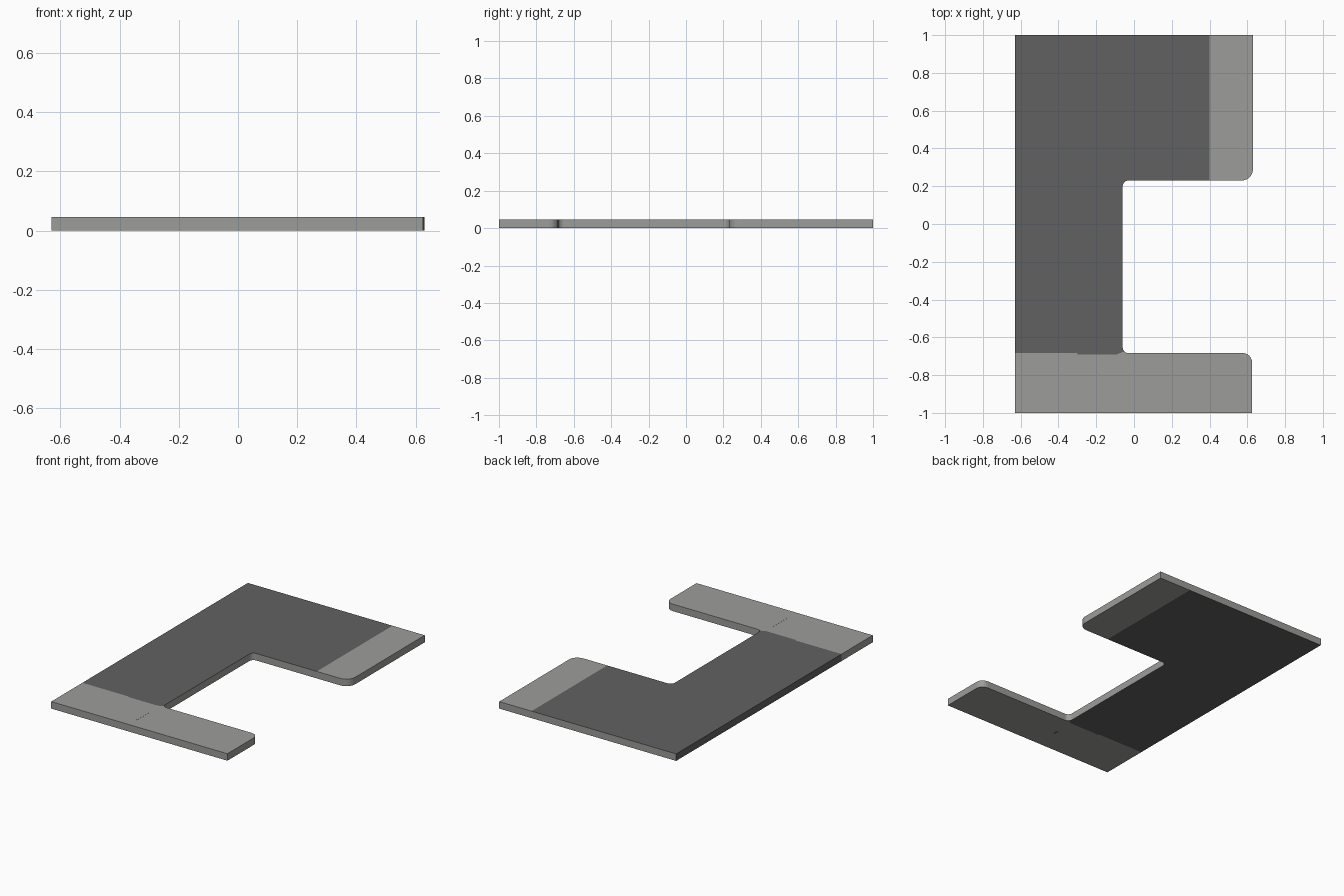
import bpy, bmesh, math

if "Cube" in bpy.data.objects:
    bpy.data.objects.remove(bpy.data.objects["Cube"])

H = 0.045      # plate thickness
R = 0.03       # inner fillet radius


def material(name, c):
    m = bpy.data.materials.new(name)
    m.diffuse_color = (c[0], c[1], c[2], 1)
    m.use_nodes = True
    m.node_tree.nodes["Principled BSDF"].inputs["Base Color"].default_value = m.diffuse_color
    return m


light = material("light_grey", (0.335, 0.335, 0.323))
dark = material("dark_grey", (0.12, 0.12, 0.12))


def arc(cx, cy, r, a0, a1, n=6):
    return [(cx + r * math.cos(math.radians(a0 + (a1 - a0) * i / n)),
             cy + r * math.sin(math.radians(a0 + (a1 - a0) * i / n))) for i in range(n + 1)]


def finish(name, bm, mats):
    me = bpy.data.meshes.new(name)
    bm.to_mesh(me)
    bm.free()
    for m in mats:
        me.materials.append(m)
    ob = bpy.data.objects.new(name, me)
    bpy.context.collection.objects.link(ob)
    return ob


# Outlines of the three coloured regions of the C-shaped plate
low = -0.683
fillet_arm = arc(-0.06 + R, low + R, R, 270, 225, 4)
fillet_body = arc(-0.06 + R, low + R, R, 225, 180, 4)
seam = [(-0.09, -0.69), (-0.30, -0.69), (-0.30, low), (-0.63, low)]

front_arm = ([(-0.63, -1), (0.625, -1)] + arc(0.575, low - 0.05, 0.05, 0, 90)
             + fillet_arm + seam)
body = (seam[::-1] + fillet_body + arc(-0.06 + R, 0.23 - R, R, 180, 90)
        + [(0.40, 0.23), (0.40, 1), (-0.63, 1)])
back_tab = [(0.40, 0.23)] + arc(0.57, 0.29, 0.06, 270, 360) + [(0.63, 1), (0.40, 1)]

# Plate: shared outline faces, thickened
bm = bmesh.new()
for pts, idx in ((front_arm, 0), (body, 1), (back_tab, 0)):
    f = bm.faces.new([bm.verts.new((x, y, 0)) for x, y in pts])
    f.material_index = idx
bmesh.ops.remove_doubles(bm, verts=bm.verts[:], dist=1e-5)
res = bmesh.ops.extrude_face_region(bm, geom=bm.faces[:], use_keep_orig=True)
for v in res["geom"]:
    if isinstance(v, bmesh.types.BMVert):
        v.co.z = H
bmesh.ops.recalc_face_normals(bm, faces=bm.faces[:])
# Walls are light, except the long left wall beside the dark area
for f in bm.faces:
    if abs(f.normal.z) < 0.5:
        c = f.calc_center_median()
        f.material_index = 1 if c.x < -0.62 and c.y > low else 0
finish("c_plate", bm, (light, dark))


def strip(name, x, y, z, sx, sy, sz, mat):
    b = bmesh.new()
    bmesh.ops.create_cube(b, size=1)
    for v in b.verts:
        v.co = (x + v.co.x * sx, y + v.co.y * sy, z + v.co.z * sz)
    return finish(name, b, (mat,))


# Narrow seam strip on the front arm and small dark mark below it
strip("seam_strip", -0.08, -0.825, H, 0.012, 0.19, 0.001, light)
strip("underside_mark", -0.083, -0.835, 0.0005, 0.012, 0.035, 0.0014, dark)
